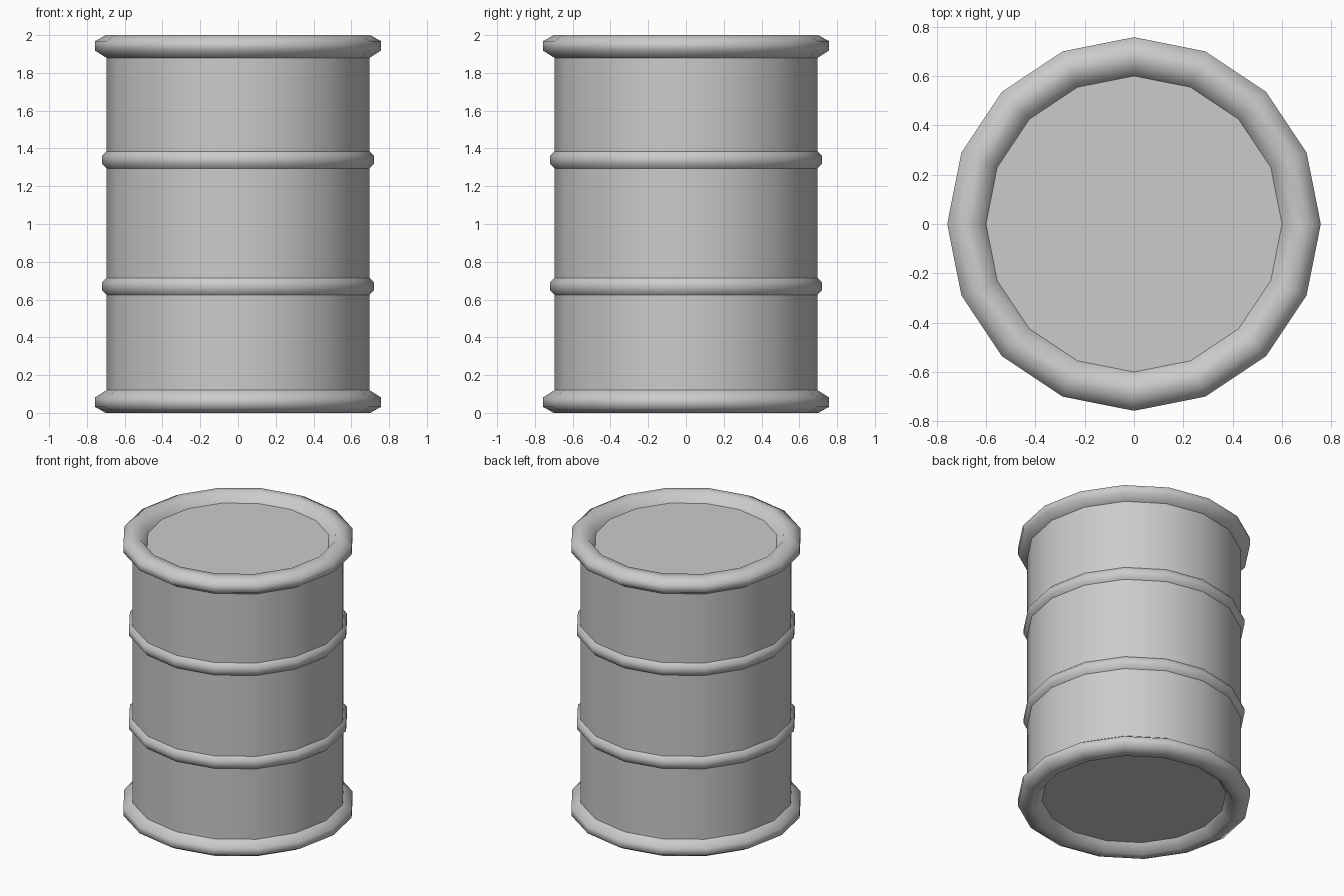
import bpy
import bmesh
from math import cos, sin, tau

SIDES = 16

cube = bpy.data.objects.get("Cube")
if cube:
    bpy.data.objects.remove(cube, do_unlink=True)

# Plain grey metal
steel = bpy.data.materials.new("grey_steel")
steel.use_nodes = True
steel.diffuse_color = (0.6, 0.6, 0.6, 1)
steel.node_tree.nodes["Principled BSDF"].inputs["Base Color"].default_value = steel.diffuse_color


def finish(name, bm):
    mesh = bpy.data.meshes.new(name)
    bm.to_mesh(mesh)
    bm.free()
    mesh.materials.append(steel)
    obj = bpy.data.objects.new(name, mesh)
    bpy.context.collection.objects.link(obj)
    return obj


def make_ring(bm, radius, z):
    return [bm.verts.new((radius * cos(tau * i / SIDES), radius * sin(tau * i / SIDES), z))
            for i in range(SIDES)]


def lathe(name, profile):
    """Turn a (radius, height) profile, listed upwards along the outside."""
    bm = bmesh.new()
    rings = [make_ring(bm, r, z) for r, z in profile]
    for low, high in zip(rings, rings[1:]):
        for i in range(SIDES):
            j = (i + 1) % SIDES
            face = bm.faces.new((low[i], low[j], high[j], high[i]))
            face.smooth = True
    return finish(name, bm)


def disc(name, radius, z, up):
    bm = bmesh.new()
    ring = make_ring(bm, radius, z)
    bm.faces.new(ring if up else ring[::-1])
    return finish(name, bm)


# Straight wall of the drum
lathe("drum_wall", [(0.697, 0.12), (0.697, 1.88)])

# Two raised hoops around the wall
for name, z in (("lower_hoop", 0.67), ("upper_hoop", 1.34)):
    lathe(name, [(0.697, z - 0.045), (0.72, z - 0.02), (0.72, z + 0.02), (0.697, z + 0.045)])

# Rolled rims and recessed end plates, the bottom mirroring the top
rim = [(0.697, 1.88), (0.757, 1.918), (0.757, 1.968), (0.70, 2.0), (0.645, 2.0), (0.60, 1.936)]
lathe("top_rim", rim)
lathe("bottom_rim", [(r, 2.0 - z) for r, z in reversed(rim)])
disc("lid", 0.60, 1.936, True)
disc("base_plate", 0.60, 0.064, False)
